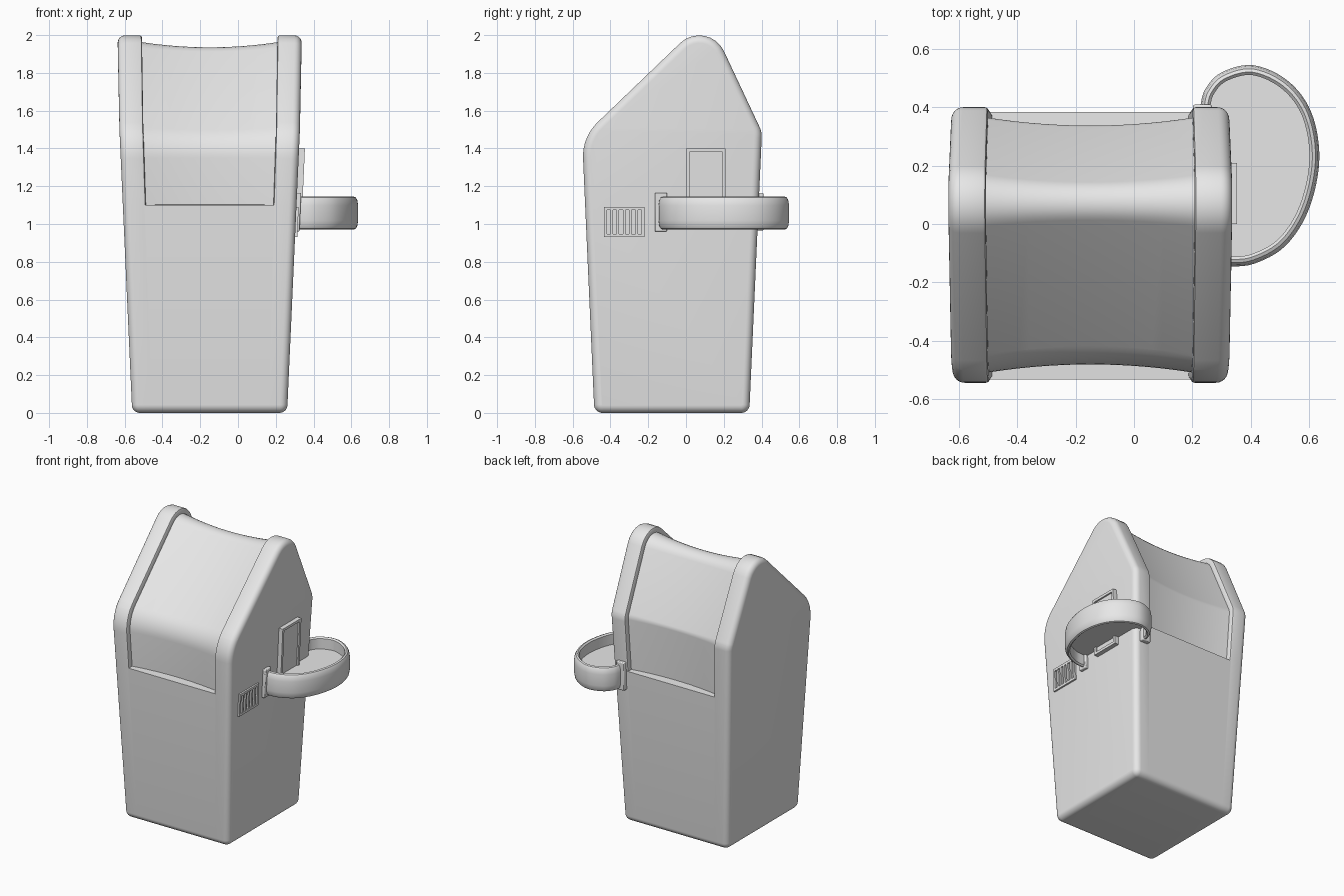
import bpy, bmesh, math
from mathutils import Vector

if "Cube" in bpy.data.objects:
    bpy.data.objects.remove(bpy.data.objects["Cube"], do_unlink=True)

gray = bpy.data.materials.new("light_gray")
gray.use_nodes = True
gray.diffuse_color = (0.8, 0.8, 0.8, 1)
gray.node_tree.nodes["Principled BSDF"].inputs["Base Color"].default_value = (0.8, 0.8, 0.8, 1)

CX = -0.15          # middle of the bin body
LEDGE = 1.1         # lower edge of the recessed lid
CHEEK = 0.735       # where the side cheeks begin, as a share of the half width


def half(z):
    return 0.41 + 0.0452 * z


def finish(name, bm, bevel=0):
    bmesh.ops.remove_doubles(bm, verts=bm.verts, dist=1e-5)
    bmesh.ops.recalc_face_normals(bm, faces=bm.faces)
    mesh = bpy.data.meshes.new(name)
    bm.to_mesh(mesh)
    bm.free()
    mesh.materials.append(gray)
    obj = bpy.data.objects.new(name, mesh)
    bpy.context.collection.objects.link(obj)
    if bevel:
        mod = obj.modifiers.new("Bevel", "BEVEL")
        mod.width, mod.segments = bevel, 2
    bpy.ops.object.select_all(action="DESELECT")
    obj.select_set(True)
    bpy.context.view_layer.objects.active = obj
    bpy.ops.object.shade_smooth_by_angle(angle=math.radians(35))
    return obj


def skin(bm, rings):
    """Join closed rings of points with quads and cap both ends."""
    rows = [[bm.verts.new(p) for p in ring] for ring in rings]
    n = len(rows[0])
    for a, b in zip(rows, rows[1:]):
        for i in range(n):
            bm.faces.new((a[i], a[(i + 1) % n], b[(i + 1) % n], b[i]))
    bm.faces.new(rows[0])
    bm.faces.new(rows[-1])


# Side profile (y, z, corner radius), turned into (point, normal, recessed)
corners = [(-0.485, 0, 0.045), (0.335, 0, 0.045), (0.402, 1.487, 0.12),
           (0.115, 2.098, 0.145), (-0.55, 1.46, 0.25)]
pts = [Vector(c[:2]) for c in corners]
count = len(pts)
normals = []
for i in range(count):
    t = (pts[(i + 1) % count] - pts[i]).normalized()
    normals.append(Vector((t.y, -t.x)))
profile = []
for i, (y, z, r) in enumerate(corners):
    n1, n2 = normals[i - 1], normals[i]
    center = pts[i] - (n1 + n2) * r / (1 + n1.dot(n2))
    a1 = math.atan2(n1.y, n1.x)
    turn = math.atan2(n1.x * n2.y - n1.y * n2.x, n1.dot(n2))
    for k in range(9):
        a = a1 + turn * k / 8
        n = Vector((math.cos(a), math.sin(a)))
        profile.append((center + n * r, n, i >= 2))
    if i in (1, 4):
        p, q = pts[i], pts[(i + 1) % count]
        at = p.lerp(q, (LEDGE - p.y) / (q.y - p.y))
        profile += [(at, n2, i == 4), (at, n2, i == 1)]

# Columns across the width: (share of half width, x shift, inset, lid depth)
right = []
steps = 10
for k in range(steps + 1):
    u = k / steps
    right.append((CHEEK * u, 0, 0, 0.063 - 0.027 * u * u))
right += [(CHEEK, 0, 0, 0.012), (CHEEK + 0.008, 0, 0, 0.003), (CHEEK + 0.024, 0, 0, 0)]
R = 0.04
for k in range(7):
    a = math.pi / 2 * k / 6
    right.append((1, R * (math.sin(a) - 1), R * (1 - math.cos(a)), 0))
columns = [(-s, -dx, i, d) for s, dx, i, d in reversed(right[1:])] + right

rings = []
for share, dx, inset, depth in columns:
    ring = []
    for p, n, recessed in profile:
        q = p - n * (inset + (depth if recessed else 0))
        ring.append((share * half(q.y) + dx, q.x, q.y))
    rings.append(ring)
bm = bmesh.new()
skin(bm, rings)
bmesh.ops.remove_doubles(bm, verts=bm.verts, dist=1e-5)
# The taper eases off above the shoulders
bmesh.ops.bisect_plane(bm, geom=bm.verts[:] + bm.edges[:] + bm.faces[:],
                       plane_co=(0, 0, 1.5), plane_no=(0, 0, 1))
for v in bm.verts:
    if v.co.z > 1.5:
        v.co.x *= 1 - 0.05 * (v.co.z - 1.5)
    v.co.x += CX
finish("bin_body", bm)


def wall_box(bm, y0, y1, z0, z1, out):
    """Slab lying on the sloping +x wall."""
    skin(bm, [[(CX + half(z) + dx, y, z) for y, z in
               ((y0, z0), (y1, z0), (y1, z1), (y0, z1))] for dx in (-0.02, out)])


def wall_frame(bm, y0, y1, z0, z1, w, out):
    wall_box(bm, y0, y0 + w, z0, z1, out)
    wall_box(bm, y1 - w, y1, z0, z1, out)
    wall_box(bm, y0 + w, y1 - w, z0, z0 + w, out)
    wall_box(bm, y0 + w, y1 - w, z1 - w, z1, out)


# Side label holder: raised rim around a flat plate
bm = bmesh.new()
wall_box(bm, 0.005, 0.2, 1.005, 1.395, 0.02)
finish("label_plate", bm)
bm = bmesh.new()
wall_frame(bm, 0, 0.21, 1.0, 1.4, 0.018, 0.031)
finish("label_rim", bm)

# Vent with slits
bm = bmesh.new()
wall_frame(bm, -0.435, -0.22, 0.93, 1.09, 0.016, 0.012)
for k in range(1, 6):
    y = -0.427 + 0.199 * k / 6
    wall_box(bm, y - 0.007, y + 0.007, 0.946, 1.074, 0.012)
finish("vent_grille", bm)

# Brackets where the hoop meets the body
bm = bmesh.new()
wall_box(bm, -0.165, -0.1, 0.96, 1.165, 0.022)
finish("side_bracket", bm, 0.006)
bm = bmesh.new()
bmesh.ops.create_cube(bm, size=1)
for v in bm.verts:
    v.co = (0.235 + v.co.x * 0.065, 0.39 + v.co.y * 0.04, 1.065 + v.co.z * 0.2)
finish("back_bracket", bm, 0.006)

# Hoop: a smooth path swept with a band section
knots = [Vector(p) for p in ((0.31, -0.147), (0.41, -0.137), (0.52, -0.075), (0.6, 0.05),
         (0.636, 0.22), (0.61, 0.38), (0.53, 0.49), (0.41, 0.545), (0.3, 0.52),
         (0.243, 0.46), (0.225, 0.39))]
ext = [2 * knots[0] - knots[1]] + knots + [2 * knots[-1] - knots[-2]]
path = []
for a, b, c, d in zip(ext, ext[1:], ext[2:], ext[3:]):
    for k in range(6):
        t = k / 6
        path.append(0.5 * (2 * b + (c - a) * t + (2 * a - 5 * b + 4 * c - d) * t ** 2
                           + (3 * b - a - 3 * c + d) * t ** 3))
path.append(knots[-1])
upper = [(0, 0.04), (-0.005, 0.07), (-0.013, 0.083), (-0.024, 0.0875), (-0.034, 0.078)]
section = upper + [(o, -z) for o, z in reversed(upper)]
HZ = 1.058
rings, middle = [], []
for i, p in enumerate(path):
    t = (path[min(i + 1, len(path) - 1)] - path[max(i - 1, 0)]).normalized()
    n = Vector((t.y, -t.x))
    rings.append([(*(p + n * o), HZ + z) for o, z in section])
    middle.append(p - n * 0.02)
bm = bmesh.new()
skin(bm, rings)
finish("hoop_band", bm)

# Thin web closing the hoop
outline = middle + [Vector((0.25, 0.36)), Vector((0.28, 0.3)), Vector((0.29, -0.1))]
bm = bmesh.new()
skin(bm, [[(p.x, p.y, HZ + dz) for p in outline] for dz in (-0.004, 0.004)])
finish("hoop_web", bm)
